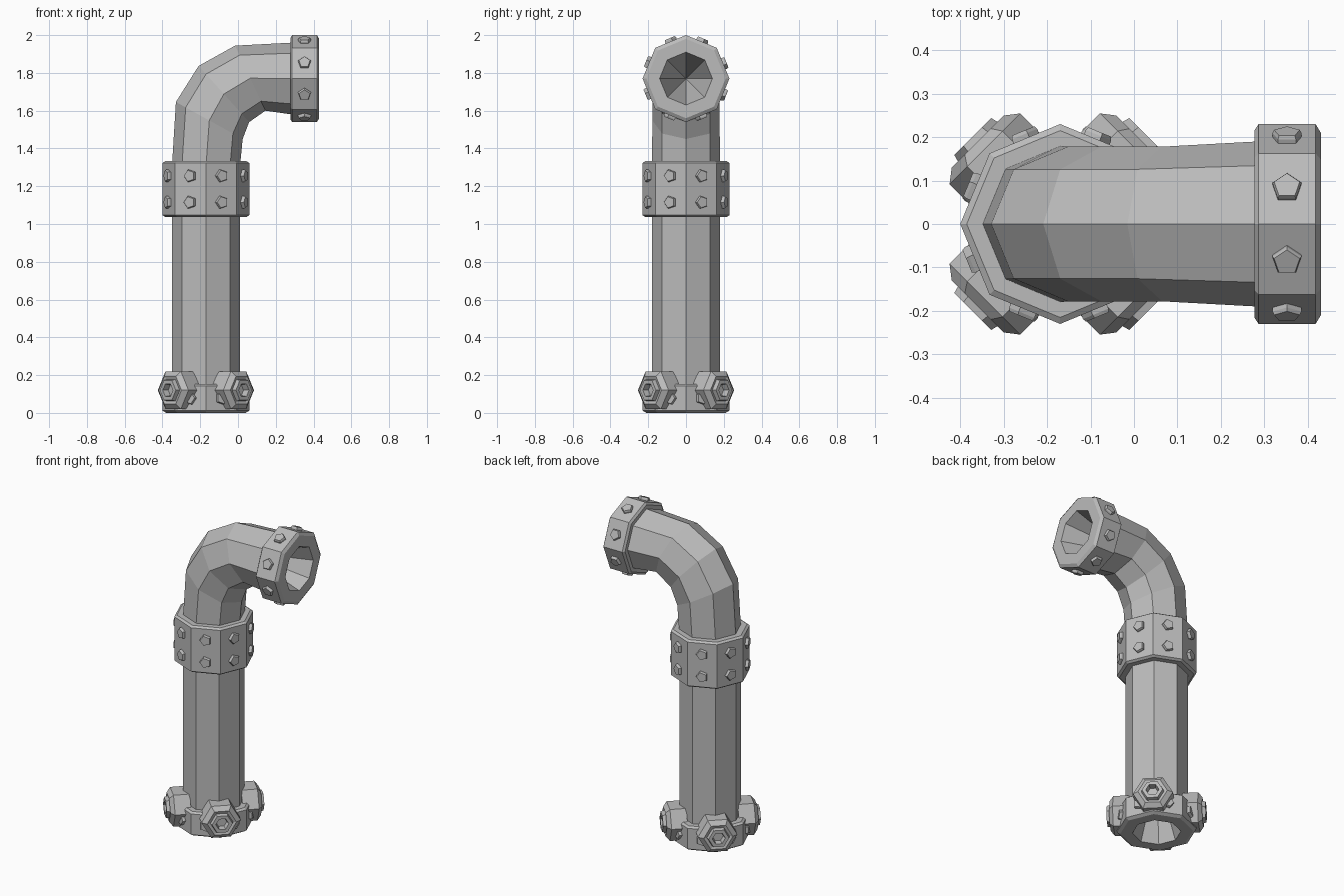
import bpy
import bmesh
from math import cos, sin, pi, radians
from mathutils import Matrix, Vector

cube = bpy.data.objects.get("Cube")
if cube:
    bpy.data.objects.remove(cube, do_unlink=True)

# One plain metal colour
metal = bpy.data.materials.new("grey metal")
metal.use_nodes = True
GREY = (0.5, 0.5, 0.5, 1)
metal.diffuse_color = GREY
metal.node_tree.nodes["Principled BSDF"].inputs["Base Color"].default_value = GREY

AXIS_X = -0.17   # centre of the upright pipe
END_Z = 1.77     # centre of the open end


def frame(x, y, z, origin):
    """Matrix with the given axes and origin."""
    m = Matrix((x, y, z)).transposed().to_4x4()
    m.translation = origin
    return m


def loft(name, rings, matrix=Matrix()):
    """Skin matching rings of points; a ring of one point closes to a tip."""
    bm = bmesh.new()
    loops = [[bm.verts.new(p) for p in ring] for ring in rings]
    n = max(len(loop) for loop in loops)
    for a, b in zip(loops, loops[1:]):
        for i in range(n):
            j = (i + 1) % n
            if len(a) == 1:
                bm.faces.new((a[0], b[j], b[i]))
            elif len(b) == 1:
                bm.faces.new((a[i], a[j], b[0]))
            else:
                bm.faces.new((a[i], a[j], b[j], b[i]))
    bmesh.ops.recalc_face_normals(bm, faces=bm.faces)
    mesh = bpy.data.meshes.new(name)
    bm.to_mesh(mesh)
    bm.free()
    mesh.materials.append(metal)
    obj = bpy.data.objects.new(name, mesh)
    obj.matrix_world = matrix
    bpy.context.collection.objects.link(obj)
    return obj


def lathe(name, profile, sides, matrix=Matrix()):
    """Turn (radius, height) pairs into a faceted solid around local z."""
    rings = []
    for r, h in profile:
        n = sides if r else 1
        rings.append([(r * cos(2 * pi * i / n), r * sin(2 * pi * i / n), h)
                      for i in range(n)])
    return loft(name, rings, matrix)


def rivets(name, matrix, height):
    """One pentagonal rivet at the middle of each octagon side."""
    for i in range(8):
        a = radians(22.5 + 45 * i)
        out = Vector((cos(a), sin(a), 0))
        tip = Vector((sin(a), -cos(a), 0))
        origin = out * 0.2125 + Vector((0, 0, height))
        lathe(f"{name}_rivet_{i + 1}",
              [(0, -0.01), (0.035, -0.01), (0.035, 0.01), (0.031, 0.018), (0, 0.018)],
              5, matrix @ frame(tip, out.cross(tip), out, origin))


def flange(name, matrix):
    """Chamfered octagonal flange with a tapering mouth opening at local +z."""
    lathe(name, [(0, -0.4), (0.14, 0), (0.21, 0), (0.23, -0.012),
                 (0.23, -0.143), (0.215, -0.153), (0.16, -0.153)], 8, matrix)
    rivets(name, matrix, -0.078)


# Pipe: octagon sections that lean over through the elbow
# (centre x, centre z, lean in degrees, radius in the bend plane, side radius)
sections = [
    (AXIS_X, 0.10, 0, 0.18, 0.18),
    (AXIS_X, 1.30, 0, 0.18, 0.18),
    (-0.152, 1.548, 29, 0.202, 0.178),
    (-0.075, 1.688, 48, 0.200, 0.178),
    (0.065, 1.772, 65, 0.190, 0.178),
    (0.285, END_Z, 90, 0.190, 0.190),
]
rings = []
for cx, cz, lean, r_bend, r_side in sections:
    t = radians(lean)
    across = Vector((cos(t), 0, -sin(t)))
    rings.append([Vector((cx, 0, cz)) + across * r_bend * cos(k * pi / 4)
                  + Vector((0, r_side * sin(k * pi / 4), 0)) for k in range(8)])
loft("pipe", rings)

# Open end and foot share the same flange
flange("end_flange", Matrix.Translation((0.43, 0, END_Z)) @ Matrix.Rotation(pi / 2, 4, 'Y'))
flange("base_flange", Matrix.Translation((AXIS_X, 0, 0)) @ Matrix.Rotation(pi, 4, 'X'))

# Middle collar with two rows of rivets
collar = Matrix.Translation((AXIS_X, 0, 1.185))
lathe("collar", [(0.16, -0.148), (0.215, -0.148), (0.23, -0.138),
                 (0.23, 0.138), (0.215, 0.148), (0.16, 0.148)], 8, collar)
for row, h in (("lower", -0.07), ("upper", 0.07)):
    rivets("collar_" + row, collar, h)

# Four large socketed nuts round the foot
up = Vector((0, 0, 1))
for i in range(4):
    a = radians(45 + 90 * i)
    out = Vector((cos(a), sin(a), 0))
    place = frame(up.cross(out), up, out, Vector((AXIS_X, 0, 0.12)))
    lathe(f"foot_nut_{i + 1}",
          [(0, 0.15), (0.115, 0.15), (0.115, 0.245), (0.085, 0.268),
           (0.066, 0.262), (0.06, 0.285), (0.038, 0.285), (0.032, 0.25), (0, 0.25)],
          6, place)
